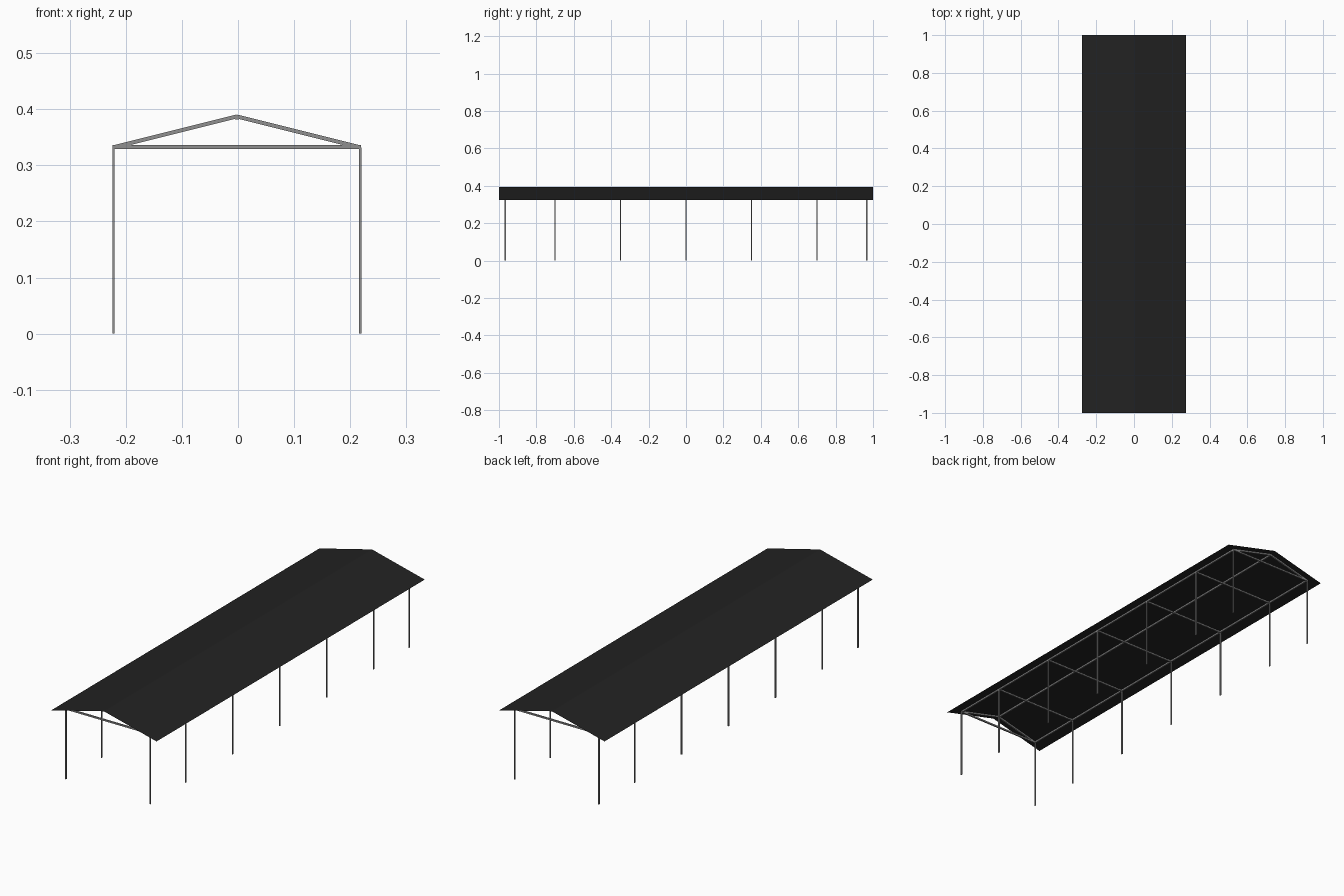
import bpy, bmesh, math
from mathutils import Vector, Matrix

if "Cube" in bpy.data.objects:
    bpy.data.objects.remove(bpy.data.objects["Cube"])


def material(name, rgb):
    m = bpy.data.materials.new(name)
    m.diffuse_color = (*rgb, 1)
    m.use_nodes = True
    m.node_tree.nodes["Principled BSDF"].inputs["Base Color"].default_value = m.diffuse_color
    return m


ROOF = material("charcoal roofing", (0.016, 0.016, 0.016))
STEEL = material("grey steel", (0.28, 0.28, 0.28))


def finish(name, bm, mat):
    me = bpy.data.meshes.new(name)
    bm.to_mesh(me)
    bm.free()
    me.materials.append(mat)
    ob = bpy.data.objects.new(name, me)
    bpy.context.collection.objects.link(ob)
    return ob


def box(name, centre, size, tilt=0.0):
    bm = bmesh.new()
    mat = (Matrix.Translation(Vector(centre)) @ Matrix.Rotation(tilt, 4, 'Y')
           @ Matrix.Diagonal((*size, 1)))
    bmesh.ops.create_cube(bm, size=1, matrix=mat)
    return finish(name, bm, STEEL)


CX, HALF = -0.002, 0.22          # frame centre and half span
EAVE, RIDGE = 0.336, 0.391       # top of frame at the eaves and ridge
FRAMES = [-0.966, -0.70, -0.35, 0.0, 0.35, 0.70, 0.966]
slope = (RIDGE - EAVE) / HALF
angle = math.atan(slope)

# posts and tie beams at each frame
for i, y in enumerate(FRAMES):
    for side, s in (("left", -1), ("right", 1)):
        box(f"{side}_post_{i}", (CX + s * HALF, y, 0.166), (0.004, 0.007, 0.332))
    box(f"tie_beam_{i}", (CX, y, 0.3325), (2 * HALF, 0.007, 0.007))

# sloping rafters on both gable ends
for end, y in (("front", FRAMES[0]), ("back", FRAMES[-1])):
    for side, s in (("left", -1), ("right", 1)):
        box(f"{end}_{side}_rafter",
            (CX + s * HALF / 2, y, (EAVE + RIDGE) / 2 - 0.0038),
            (HALF / math.cos(angle), 0.007, 0.007), s * angle)

# lengthwise eave beams and ridge beam
for side, s in (("left", -1), ("right", 1)):
    box(f"{side}_eave_beam", (CX + s * (HALF - 0.002), 0, 0.3325), (0.007, 1.939, 0.007))
box("ridge_beam", (CX, 0, RIDGE - 0.006), (0.007, 1.939, 0.007))

# thin folded roof sheet overhanging the frame
bm = bmesh.new()
top = RIDGE + 0.001
rows = [[bm.verts.new((x, y, top - slope * abs(x))) for x in (-0.275, 0, 0.275)]
        for y in (-1, 1)]
for k in range(2):
    bm.faces.new((rows[0][k], rows[0][k + 1], rows[1][k + 1], rows[1][k]))
finish("roof_sheet", bm, ROOF)
